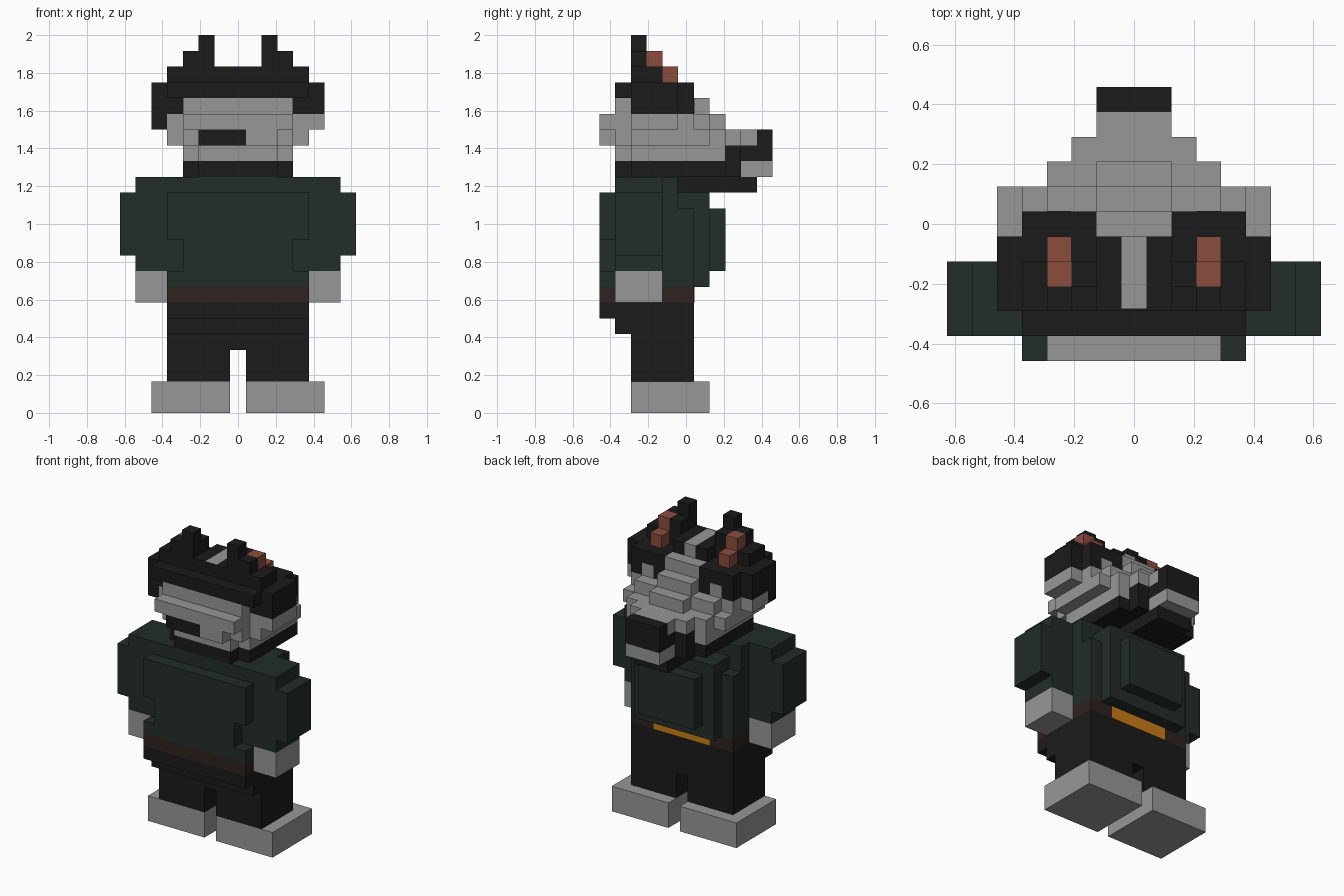
import bpy
import bmesh

U = 1 / 12  # size of one block


def mat(name, r, g, b):
    m = bpy.data.materials.new(name)
    m.diffuse_color = (r, g, b, 1)
    return m


BLACK = mat("black", 0.011, 0.011, 0.011)
GREEN = mat("dark_green", 0.016, 0.026, 0.022)
BROWN = mat("brown", 0.028, 0.016, 0.013)
RED = mat("red", 0.26, 0.075, 0.048)
ORANGE = mat("orange", 0.58, 0.2, 0.008)
GREY = mat("grey", 0.31, 0.31, 0.31)


def part(name, boxes, material=GREY, mirror=False):
    """One object from boxes (x0, x1, y0, y1, z0, z1) in block units."""
    bm = bmesh.new()
    for x0, x1, y0, y1, z0, z1 in boxes:
        for a, b in ([(x0, x1), (-x1, -x0)] if mirror else [(x0, x1)]):
            vs = bmesh.ops.create_cube(bm, size=1)["verts"]
            for v in vs:
                v.co.x = (b if v.co.x > 0 else a) * U
                v.co.y = (y1 if v.co.y > 0 else y0) * U
                v.co.z = (z1 if v.co.z > 0 else z0) * U
    me = bpy.data.meshes.new(name)
    bm.to_mesh(me)
    bm.free()
    me.materials.append(material)
    ob = bpy.data.objects.new(name, me)
    bpy.context.collection.objects.link(ob)
    return ob


def slab(w, *yz):
    """Box centred on x with half width w."""
    return (-w, w, *yz)


# Feet and trousers
part("feet", [(0.5, 5.5, -3.5, 1.5, 0, 2)], GREY, True)
part("legs", [(0.5, 4.5, -3.5, 0.5, 2, 4)], BLACK, True)
part("trousers", [slab(4.5, -3.5, 0.5, 4, 5),
                  slab(4.5, -4.5, 0.5, 5, 6),
                  slab(4.5, -5.5, 0.5, 6, 7)], BLACK)

# Belt and buckle
part("belt", [slab(4.5, -5.5, 0.5, 7, 8)], BROWN)
part("buckle", [slab(2.5, -0.5, 0.53, 7, 8)], ORANGE)

# Shirt: chest, belly layers, stepped back
part("shirt", [slab(4.5, -4.5, 0.5, 8, 13),
               slab(4.5, -4.5, -0.5, 13, 15),
               slab(3.5, 0.5, 1.5, 8, 13),
               slab(3.5, -0.5, 1.5, 13, 14),
               slab(2.5, 1.5, 2.5, 9, 13),
               slab(4.5, -5.5, -4.5, 8, 9),
               slab(3.5, -5.5, -4.5, 9, 11),
               slab(4.5, -5.5, -4.5, 11, 14)], GREEN)

# Arms
part("sleeves", [(4.5, 6.5, -4.5, -1.5, 9, 15),
                 (6.5, 7.5, -4.5, -1.5, 10, 14)], GREEN, True)
part("hands", [(4.5, 6.5, -4.5, -1.5, 7, 9)], GREY, True)

# Jaw and chin
part("jaw", [slab(2.5, -4.5, -3.5, 15, 16),
             slab(3.5, -3.5, 2.5, 15, 16),
             slab(1.5, -0.5, 4.5, 14, 15),
             slab(2.5, 2.5, 3.5, 15, 17),
             slab(1.5, 3.5, 4.5, 16, 17)], BLACK)
part("mouth_tip", [slab(1.5, 3.5, 5.5, 15, 16)])

# Skull, stepping up from the snout to the brow
part("head", [slab(2.5, -4.5, -3.5, 16, 17),
              slab(3.5, -3.5, 2.5, 16, 17),
              slab(3.5, -4.5, 2.5, 17, 18),
              slab(4.5, -3.5, 1.5, 17, 18),
              slab(3.5, -4.5, 1.5, 18, 19),
              slab(4.5, -3.5, 0.5, 18, 19),
              slab(3.5, -4.5, -3.5, 19, 20),
              slab(1.5, 1.5, 2.5, 18, 19),
              slab(1.5, 0.5, 1.5, 19, 20),
              slab(1.5, -3.5, 0.5, 19, 21)])
part("snout", [slab(2.5, 2.5, 3.5, 17, 18), slab(1.5, 3.5, 4.5, 17, 18)])
part("nose", [slab(1.5, 4.5, 5.5, 16, 18)], BLACK)

# Fluff at the back of the head, with a dark patch on one side
part("nape_fluff", [slab(3.5, -5.5, -4.5, 18, 19),
                    (0.5, 2.5, -5.5, -4.5, 17, 18)])
part("nape_patch", [(-2.5, 0.5, -5.5, -4.5, 17, 18)], BLACK)

# Dark mask round the eyes, eyes and cheeks
part("mask", [(1.5, 4.5, -3.5, 0.5, 19, 21),
              (4.5, 5.5, -3.5, -0.5, 19, 21)], BLACK, True)
part("mask_back", [slab(4.5, -4.5, -3.5, 20, 21)], BLACK)
part("eyes", [(2.5, 3.5, -0.5, 0.53, 19, 20)], GREY, True)
part("cheeks", [(4.5, 5.5, -3.5, -0.5, 18, 19),
                (-5.5, -4.5, -2.5, -0.5, 18, 19)])
part("cheek_patch", [(-5.5, -4.5, -3.5, -2.5, 18, 19)], BLACK)

# Top of the head with a pale stripe
part("crown", [(0.5, 4.5, -3.5, -1.5, 21, 22),
               (0.5, 1.5, -1.5, -0.5, 21, 22)], BLACK, True)
part("crown_back", [slab(0.5, -3.5, -3.4, 21, 22)], BLACK)
part("crown_stripe", [slab(0.5, -3.4, -0.5, 21, 22)])

# Ears
part("ears", [(1.5, 3.5, -3.5, -2.5, 22, 23),
              (1.5, 2.5, -2.5, -1.5, 22, 23),
              (1.5, 2.5, -3.5, -2.5, 23, 24)], BLACK, True)
part("inner_ears", [(2.5, 3.5, -2.5, -1.5, 22, 23),
                    (2.5, 3.5, -1.5, -0.5, 21, 22)], RED, True)
